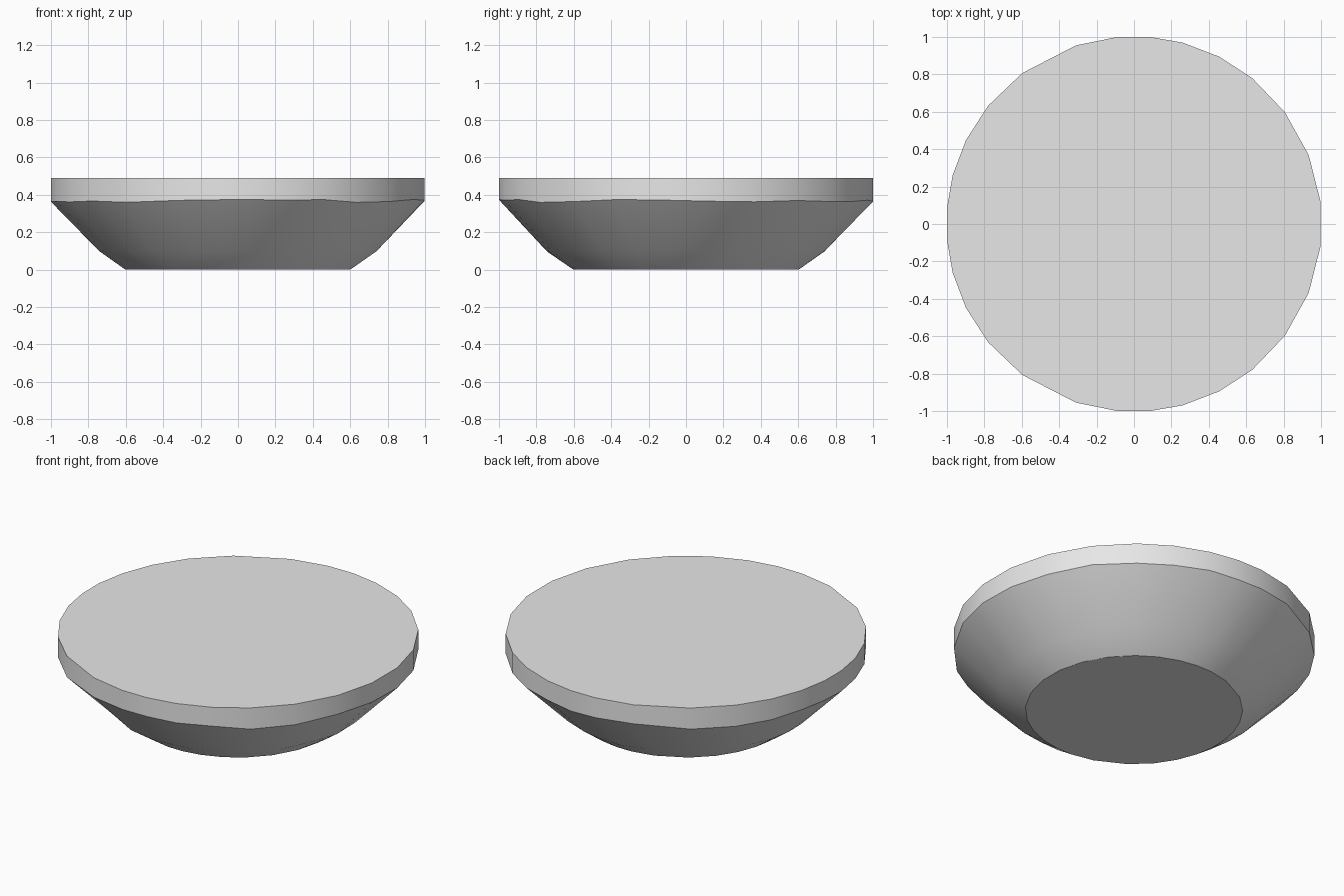
import bpy, bmesh, random
from math import sin, cos, radians

cube = bpy.data.objects.get("Cube")
if cube:
    bpy.data.objects.remove(cube, do_unlink=True)

random.seed(4)

# Grey material
grey = bpy.data.materials.new("plain_grey")
grey.use_nodes = True
colour = (0.8, 0.8, 0.8, 1)
grey.diffuse_color = colour
grey.node_tree.nodes["Principled BSDF"].inputs["Base Color"].default_value = colour

# Uneven spacing of the rim corners, mirrored front to back
half = [7, 21.5, 36.5, 51, 63, 75, 85.4, 95, 108, 126.5, 141, 153.5, 165, 175.4]
angles = [radians(a) for a in half + [360 - a for a in reversed(half)]]

# Profile: radius, height, unevenness
profile = [(0.605, 0, 0), (0.745, 0.1, 0.005), (1.004, 0.367, 0.008), (1.004, 0.49, 0)]

bm = bmesh.new()
rings = []
for radius, height, rough in profile:
    rings.append([bm.verts.new((radius * cos(a), radius * sin(a),
                                height + random.uniform(-rough, rough)))
                  for a in angles])

# Sloped underside and upright rim
for low, high in zip(rings, rings[1:]):
    for i in range(len(angles)):
        j = (i + 1) % len(angles)
        bm.faces.new((low[i], low[j], high[j], high[i]))

# Flat top and base
bm.faces.new(rings[-1])
bm.faces.new(reversed(rings[0]))

mesh = bpy.data.meshes.new("shallow_dish")
bm.to_mesh(mesh)
bm.free()
mesh.materials.append(grey)
dish = bpy.data.objects.new("shallow_dish", mesh)
bpy.context.collection.objects.link(dish)

# Smooth walls with crisp rim and base edges
bpy.ops.object.select_all(action='DESELECT')
dish.select_set(True)
bpy.context.view_layer.objects.active = dish
bpy.ops.object.shade_smooth_by_angle(angle=radians(30))
